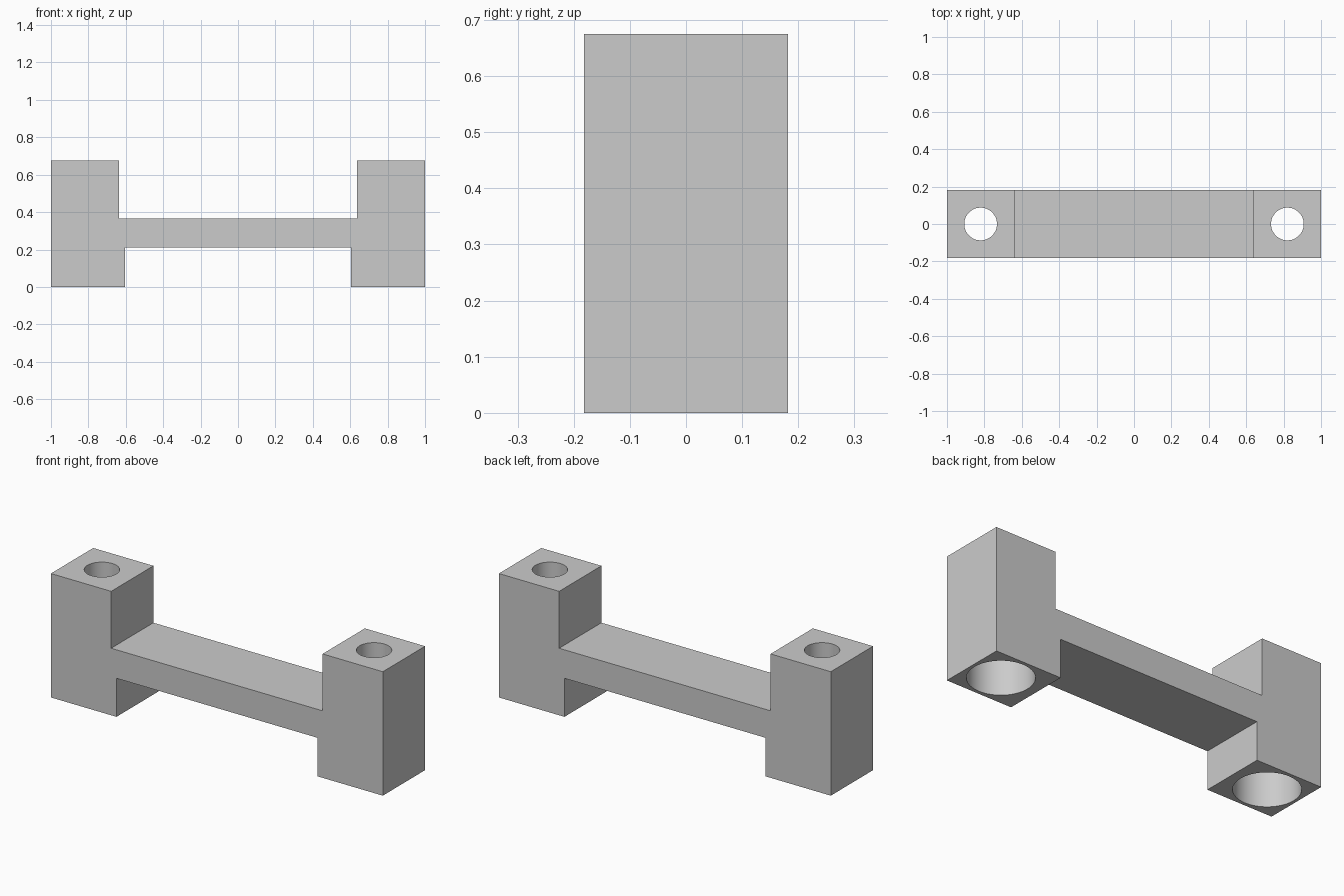
import bpy
import bmesh

default_cube = bpy.data.objects.get("Cube")
if default_cube:
    bpy.data.objects.remove(default_cube, do_unlink=True)

HALF_DEPTH = 0.182
HEIGHT = 0.675
HOLE_X = 0.82
HOLE_RADIUS = 0.0875
BORE_RADIUS = 0.163
BORE_DEPTH = 0.42

grey = bpy.data.materials.new("plain grey")
grey.use_nodes = True
colour = (0.6, 0.6, 0.6, 1)
grey.diffuse_color = colour
grey.node_tree.nodes["Principled BSDF"].inputs["Base Color"].default_value = colour


def make_object(name, bm):
    bmesh.ops.recalc_face_normals(bm, faces=bm.faces)
    mesh = bpy.data.meshes.new(name)
    bm.to_mesh(mesh)
    bm.free()
    mesh.materials.append(grey)
    obj = bpy.data.objects.new(name, mesh)
    bpy.context.collection.objects.link(obj)
    return obj


def make_cutter(name, x, radius, bottom, top):
    bpy.ops.mesh.primitive_cylinder_add(
        vertices=64, radius=radius, depth=top - bottom,
        location=(x, 0, (bottom + top) / 2))
    cutter = bpy.context.object
    cutter.name = name
    cutter.data.materials.append(grey)
    cutter.hide_render = True
    return cutter


# Handle body: mirrored half outline extruded front to back
half = [(0.605, 0.21), (0.605, 0), (1, 0), (1, HEIGHT), (0.637, HEIGHT), (0.637, 0.365)]
outline = half + [(-x, z) for x, z in reversed(half)]
bm = bmesh.new()
face = bm.faces.new([bm.verts.new((x, -HALF_DEPTH, z)) for x, z in outline])
extruded = bmesh.ops.extrude_face_region(bm, geom=[face])["geom"]
bmesh.ops.translate(bm, vec=(0, 2 * HALF_DEPTH, 0),
                    verts=[v for v in extruded if isinstance(v, bmesh.types.BMVert)])
body = make_object("handle_body", bm)

# Screw holes through both posts, with wide counterbores from below
cutters = []
for side, x in (("left", HOLE_X), ("right", -HOLE_X)):
    cutters.append(make_cutter(side + "_counterbore", x, BORE_RADIUS, -0.1, BORE_DEPTH))
    cutters.append(make_cutter(side + "_screw_hole", x, HOLE_RADIUS, BORE_DEPTH - 0.1, HEIGHT + 0.1))

bpy.ops.object.select_all(action="DESELECT")
body.select_set(True)
bpy.context.view_layer.objects.active = body
for cutter in cutters:
    cut = body.modifiers.new(cutter.name, "BOOLEAN")
    cut.operation = "DIFFERENCE"
    cut.solver = "EXACT"
    cut.object = cutter
    bpy.ops.object.modifier_apply(modifier=cut.name)
    bpy.data.objects.remove(cutter, do_unlink=True)

# Smooth hole walls, sharp block edges
bpy.ops.object.shade_smooth_by_angle()
